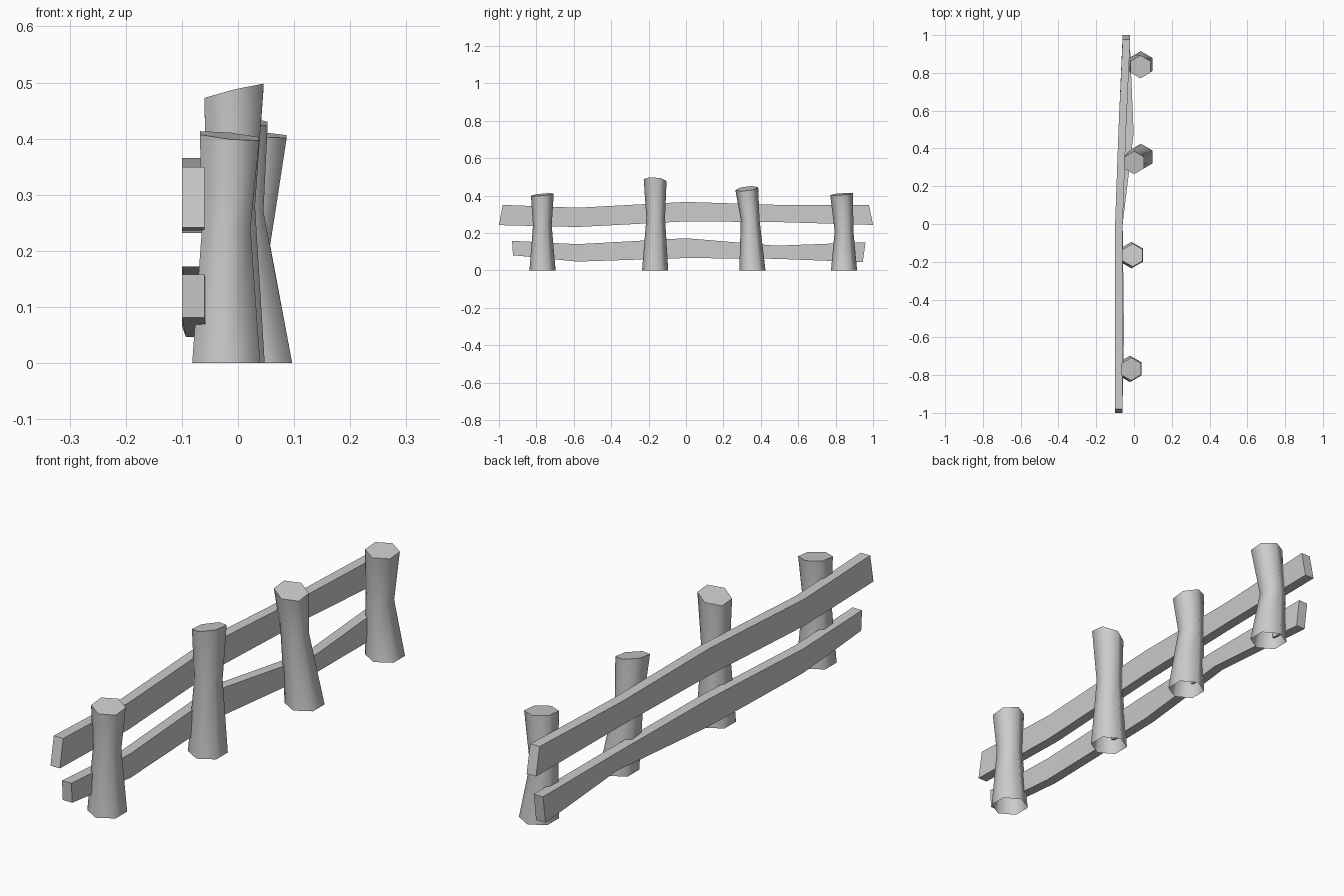
import bpy, bmesh, math

cube = bpy.data.objects.get("Cube")
if cube:
    bpy.data.objects.remove(cube, do_unlink=True)

# Single plain grey for the whole fence
GREY = (0.6, 0.6, 0.6, 1.0)
grey = bpy.data.materials.new("plain_grey")
grey.use_nodes = True
grey.diffuse_color = GREY
grey.node_tree.nodes["Principled BSDF"].inputs["Base Color"].default_value = GREY


def loft(name, rings, cap_start, smooth_angle):
    """Skin a list of equal-length rings and close the ends."""
    bm = bmesh.new()
    loops = [[bm.verts.new(p) for p in ring] for ring in rings]
    n = len(loops[0])
    for a, b in zip(loops, loops[1:]):
        for i in range(n):
            j = (i + 1) % n
            bm.faces.new((a[i], a[j], b[j], b[i]))
    bm.faces.new(loops[-1])
    if cap_start:
        bm.faces.new(loops[0][::-1])
    mesh = bpy.data.meshes.new(name)
    bm.to_mesh(mesh)
    bm.free()
    mesh.materials.append(grey)
    obj = bpy.data.objects.new(name, mesh)
    bpy.context.collection.objects.link(obj)
    bpy.ops.object.select_all(action="DESELECT")
    obj.select_set(True)
    bpy.context.view_layer.objects.active = obj
    bpy.ops.object.shade_smooth_by_angle(angle=math.radians(smooth_angle))


def hexagon(x, y, z, radius, slope_x=0, slope_y=0):
    ring = []
    for i in range(6):
        a = math.radians(90 + 60 * i)
        dx, dy = radius * math.cos(a), radius * math.sin(a)
        ring.append((x + dx, y + dy, z + slope_x * dx + slope_y * dy))
    return ring


def post(name, base, waist, top, slopes):
    """Six-sided post, pinched at the waist, with a slanted cut on top."""
    loft(name, [hexagon(*base, 0, 0.07), hexagon(*waist, 0.05),
                hexagon(*top, 0.061, *slopes)], False, 65)


def rail(name, stations):
    """Bent plank; stations hold x centre, top (y, z) and bottom (y, z)."""
    half = 0.02
    rings = [[(x - half, *low), (x - half, *high), (x + half, *high), (x + half, *low)]
             for x, high, low in stations]
    loft(name, rings, True, 30)


# Posts, front to back
post("front_post", (-0.021, -0.767), (-0.021, -0.768, 0.24), (-0.015, -0.768, 0.405), (-0.1, 0.1))
post("front_middle_post", (-0.013, -0.165), (-0.013, -0.162, 0.28), (-0.007, -0.165, 0.483), (0.24, -0.08))
post("back_middle_post", (0.036, 0.355), (0.002, 0.343, 0.27), (0, 0.325, 0.437), (-0.2, 0.12))
post("back_post", (0.036, 0.845), (0.014, 0.845, 0.21), (0.034, 0.832, 0.408), (-0.08, 0.08))

# Rails along the outer side of the posts
rail("upper_rail", [
    (-0.08, (-0.98, 0.35), (-1, 0.242)),
    (-0.08, (-0.58, 0.335), (-0.58, 0.232)),
    (-0.08, (0, 0.366), (0, 0.262)),
    (-0.062, (0.5, 0.35), (0.5, 0.258)),
    (-0.04, (0.978, 0.35), (1, 0.243)),
])
rail("lower_rail", [
    (-0.08, (-0.93, 0.158), (-0.925, 0.081)),
    (-0.073, (-0.58, 0.14), (-0.58, 0.047)),
    (-0.08, (0, 0.172), (0, 0.066)),
    (-0.022, (0.48, 0.132), (0.48, 0.062)),
    (-0.042, (0.96, 0.15), (0.945, 0.044)),
])
